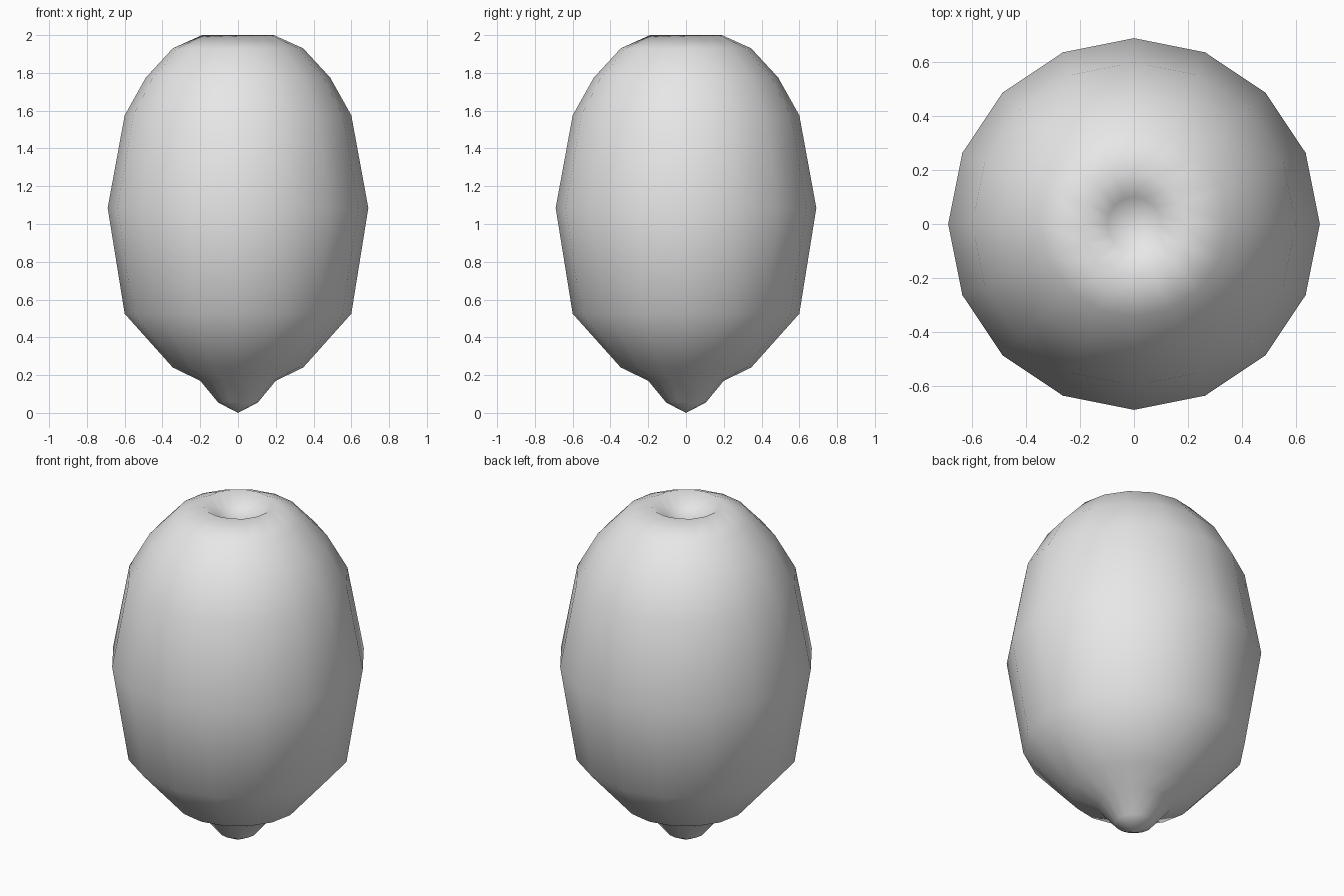
import bpy, bmesh
from math import cos, sin, tau

cube = bpy.data.objects.get("Cube")
if cube:
    bpy.data.objects.remove(cube, do_unlink=True)

SIDES = 16
TIP, DIMPLE = 0.0, 1.89
# Radius and height of each ring, from the pointed tip up over the rim into the dimple
PROFILE = [(0.105, 0.055), (0.2, 0.17), (0.345, 0.24), (0.6, 0.525), (0.69, 1.085),
           (0.6, 1.575), (0.488, 1.775), (0.345, 1.93), (0.19, 2.0), (0.1, 1.93)]

# Single matte skin colour
skin = bpy.data.materials.new("light_grey_skin")
skin.use_nodes = True
skin.diffuse_color = (0.8, 0.8, 0.8, 1)
shader = next(n for n in skin.node_tree.nodes if n.type == 'BSDF_PRINCIPLED')
shader.inputs["Base Color"].default_value = skin.diffuse_color

# Fruit body: revolved profile closed by a vertex at each end
bm = bmesh.new()
rings = [[bm.verts.new((r * cos(tau * i / SIDES), r * sin(tau * i / SIDES), z))
          for i in range(SIDES)] for r, z in PROFILE]
tip = bm.verts.new((0, 0, TIP))
pit = bm.verts.new((0, 0, DIMPLE))
for i in range(SIDES):
    j = (i + 1) % SIDES
    for low, high in zip(rings, rings[1:]):
        bm.faces.new((low[i], low[j], high[j], high[i]))
    bm.faces.new((tip, rings[0][j], rings[0][i]))
    bm.faces.new((pit, rings[-1][i], rings[-1][j]))
bmesh.ops.recalc_face_normals(bm, faces=bm.faces)
for face in bm.faces:
    face.smooth = True

mesh = bpy.data.meshes.new("fruit_body")
bm.to_mesh(mesh)
bm.free()
mesh.materials.append(skin)
fruit = bpy.data.objects.new("fruit_body", mesh)
bpy.context.collection.objects.link(fruit)
